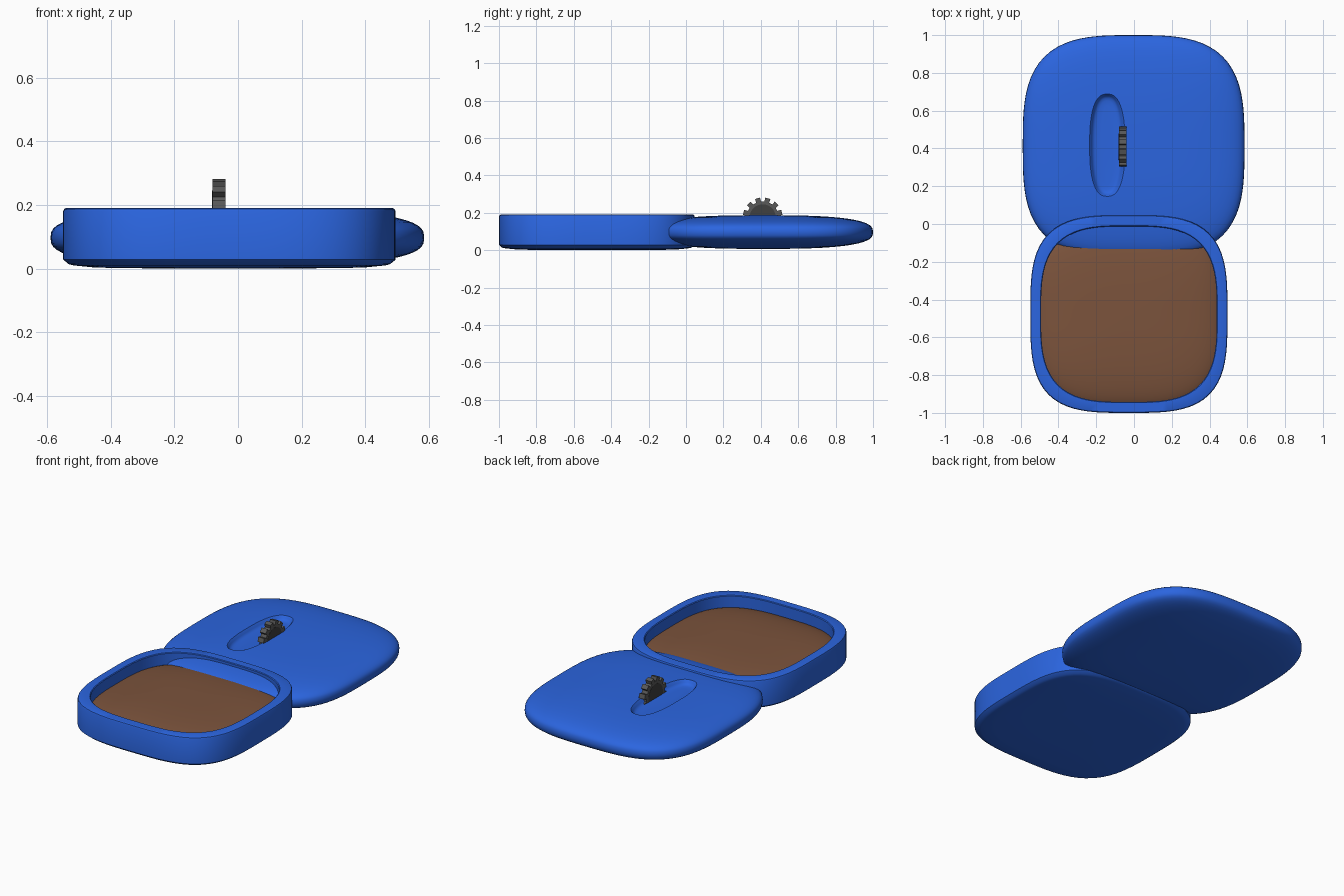
import bpy, bmesh
from math import cos, sin, pi

if "Cube" in bpy.data.objects:
    bpy.data.objects.remove(bpy.data.objects["Cube"])


def material(name, rgb):
    m = bpy.data.materials.new(name)
    m.diffuse_color = (*rgb, 1)
    m.use_nodes = True
    m.node_tree.nodes["Principled BSDF"].inputs["Base Color"].default_value = m.diffuse_color
    return m


blue = material("blue", (0.024, 0.13, 0.74))
brown = material("brown", (0.2, 0.087, 0.045))
dark = material("dark_grey", (0.1, 0.1, 0.1))
darker = material("charcoal", (0.05, 0.05, 0.05))


def smooth(ob, angle):
    bpy.ops.object.select_all(action='DESELECT')
    ob.select_set(True)
    bpy.context.view_layer.objects.active = ob
    bpy.ops.object.shade_smooth_by_angle(angle=angle * pi / 180)


def finish(name, bm, mat, angle=35):
    bmesh.ops.recalc_face_normals(bm, faces=bm.faces)
    me = bpy.data.meshes.new(name)
    bm.to_mesh(me)
    bm.free()
    ob = bpy.data.objects.new(name, me)
    bpy.context.collection.objects.link(ob)
    me.materials.append(mat)
    smooth(ob, angle)
    return ob


def skin(bm, loops):
    """Bridge equal-length vertex loops and cap both ends."""
    for lo, hi in zip(loops, loops[1:]):
        for i in range(len(lo)):
            j = (i + 1) % len(lo)
            bm.faces.new((lo[i], lo[j], hi[j], hi[i]))
    bm.faces.new(loops[0])
    bm.faces.new(loops[-1])


def loft(name, centre, rings, mat, angle=35, count=96):
    """Stack rounded-square rings (half x, half y, z, exponent)."""
    bm = bmesh.new()
    loops = []
    for hx, hy, z, n in rings:
        loop = []
        for i in range(count):
            a = 2 * pi * i / count
            r = (abs(cos(a)) ** n + abs(sin(a)) ** n) ** (-1 / n)
            loop.append(bm.verts.new((centre[0] + hx * r * cos(a),
                                      centre[1] + hy * r * sin(a), z)))
        loops.append(loop)
    skin(bm, loops)
    return finish(name, bm, mat, angle)


def pillow(name, centre, half, z_mid, height, n, edge, mat, low=-15):
    """Flattened pillow with a rounded-square outline; low=0 gives a flat base."""
    rings = []
    for k in range(low, 16):
        a = k / 15 * (pi / 2 - 0.02)
        s = cos(a) ** (2 / edge)
        h = abs(sin(a)) ** (2 / edge) * (1 if k >= 0 else -1)
        rings.append((half * s, half * s, z_mid + height * h, n))
    return loft(name, centre, rings, mat, 60)


# Open tray: slightly domed underside, straight wall, softened rim, cavity
loft("tray", (-0.027, -0.477), [
    (0.20, 0.20, 0.0, 3.4), (0.42, 0.42, 0.003, 3.4), (0.49, 0.49, 0.010, 3.4),
    (0.505, 0.507, 0.014, 3.4), (0.522, 0.523, 0.028, 3.4),
    (0.522, 0.523, 0.18, 3.4), (0.519, 0.520, 0.187, 3.4), (0.513, 0.515, 0.19, 3.4),
    (0.469, 0.469, 0.19, 3.2), (0.465, 0.465, 0.186, 3.2),
    (0.465, 0.465, 0.05, 3.2)], blue, 30)

# Brown filling, gently domed
pillow("filling", (-0.027, -0.477), 0.5, 0.07, 0.089, 3.1, 2.8, brown, low=0)

# Lid lying behind the tray
lid = pillow("lid", (-0.002, 0.413), 0.587, 0.097, 0.09, 3.2, 2.8, blue)

# Long shallow thumb slot cut in the lid, with soft walls
cutter = loft("slot_cutter", (-0.1425, 0.4175), [
    (0.03, 0.21, 0.155, 2.6), (0.055, 0.235, 0.156, 2.6), (0.068, 0.248, 0.159, 2.6),
    (0.076, 0.256, 0.164, 2.6), (0.081, 0.261, 0.170, 2.6), (0.086, 0.266, 0.178, 2.6),
    (0.095, 0.275, 0.187, 2.6), (0.095, 0.275, 0.25, 2.6)], blue, count=64)
mod = lid.modifiers.new("slot", 'BOOLEAN')
mod.object = cutter
mod.operation = 'DIFFERENCE'
mod.solver = 'EXACT'
smooth(lid, 60)
bpy.ops.object.modifier_apply(modifier=mod.name)
bpy.data.objects.remove(cutter)
smooth(lid, 35)

# Toothed thumb wheel standing in the slot
TEETH, WHEEL_Y, WHEEL_Z = 12, 0.41, 0.175
profile = [(-0.30, 0.086), (-0.25, 0.107), (0.25, 0.107), (0.30, 0.086)]
bm = bmesh.new()
loops = []
for x in (-0.08, -0.04):
    loop = []
    for t in range(TEETH):
        for off, r in profile:
            a = pi / 2 + (t + 0.5 + off) * 2 * pi / TEETH
            loop.append(bm.verts.new((x, WHEEL_Y + r * cos(a), WHEEL_Z + r * sin(a))))
    loops.append(loop)
skin(bm, loops)
finish("thumb_wheel", bm, dark, 20)

# Darker disc on each face of the wheel
bm = bmesh.new()
skin(bm, [[bm.verts.new((x, WHEEL_Y + 0.07 * cos(2 * pi * i / 48),
                         WHEEL_Z + 0.07 * sin(2 * pi * i / 48))) for i in range(48)]
          for x in (-0.081, -0.039)])
finish("wheel_disc", bm, darker)
